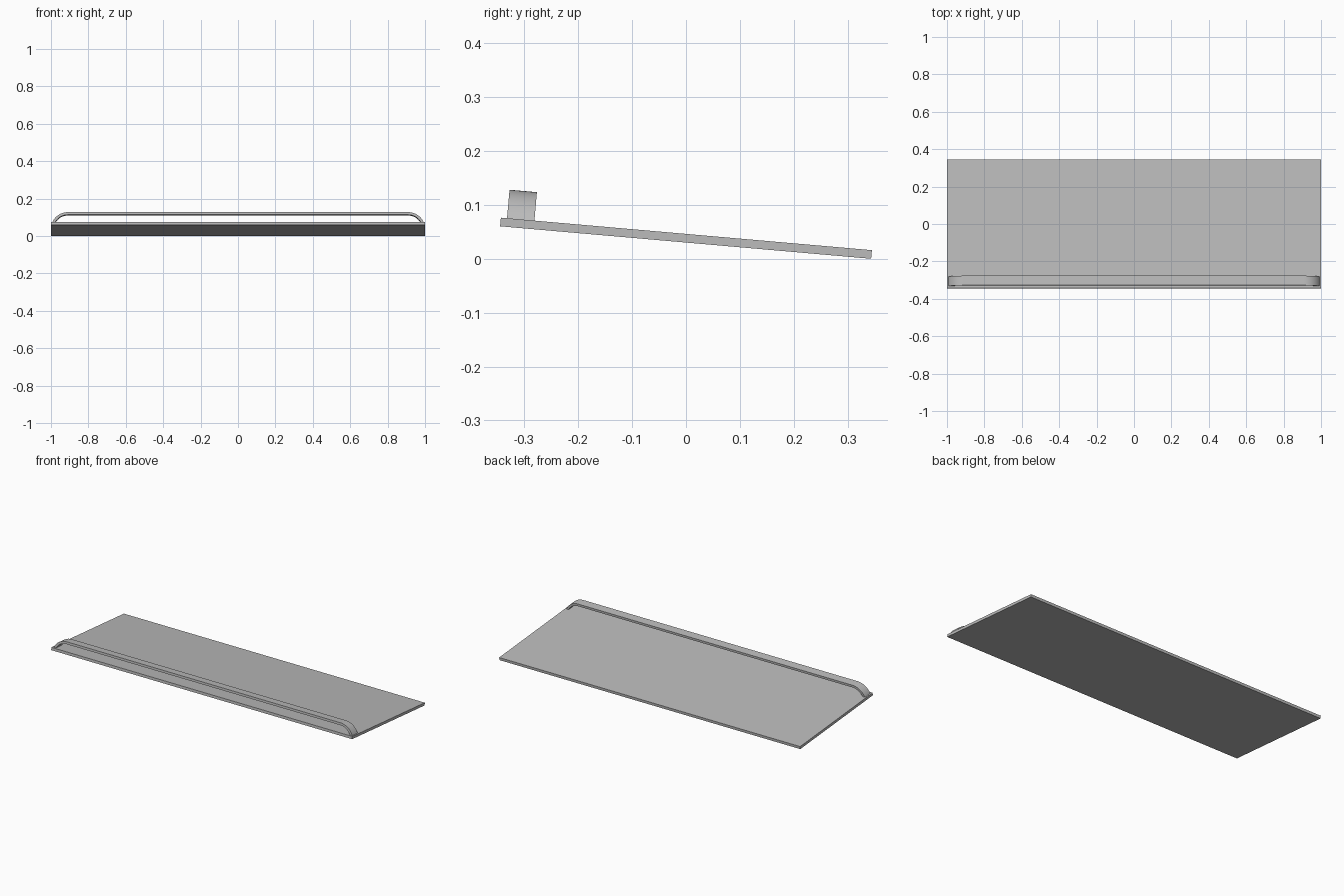
import bpy
import bmesh
from math import sin, cos, acos, radians
from mathutils import Matrix

cube = bpy.data.objects.get("Cube")
if cube:
    bpy.data.objects.remove(cube, do_unlink=True)

TILT = radians(-5)
LENGTH, THICK = 0.691, 0.016
LIFT = 0.0381                      # height of the board centre above ground

grey = bpy.data.materials.new("light_grey")
grey.use_nodes = True
colour = (0.5, 0.5, 0.5, 1)
grey.diffuse_color = colour
grey.node_tree.nodes["Principled BSDF"].inputs["Base Color"].default_value = colour


def extrude_profile(name, points, y0, y1):
    """Extrude an x-z outline along y, then tilt it with the board."""
    bm = bmesh.new()
    face = bm.faces.new([bm.verts.new((x, y0, z)) for x, z in points])
    new = bmesh.ops.extrude_face_region(bm, geom=[face])["geom"]
    verts = [v for v in new if isinstance(v, bmesh.types.BMVert)]
    bmesh.ops.translate(bm, verts=verts, vec=(0, y1 - y0, 0))
    bmesh.ops.recalc_face_normals(bm, faces=bm.faces)
    bm.transform(Matrix.Translation((0, 0, LIFT)) @ Matrix.Rotation(TILT, 4, "X"))
    mesh = bpy.data.meshes.new(name)
    bm.to_mesh(mesh)
    bm.free()
    mesh.materials.append(grey)
    obj = bpy.data.objects.new(name, mesh)
    bpy.context.collection.objects.link(obj)
    return obj


# Sloping flat board
h = THICK / 2
extrude_profile("board", [(-1, -h), (1, -h), (1, h), (-1, h)], -LENGTH / 2, LENGTH / 2)

# Low retaining rail: a thin strip with rounded ends bent down to the board
RADIUS, RISE, STRIP, BEND_X, STEPS = 0.09, 0.053, 0.014, 0.91, 12
centre_z = h + RISE - RADIUS


def arch(radius):
    """Half of the rail outline, from the board up to the straight top."""
    end = acos((RADIUS - RISE) / radius)
    angles = [end * (1 - i / STEPS) for i in range(STEPS + 1)]
    half = [(BEND_X + radius * sin(a), centre_z + radius * cos(a)) for a in angles]
    return half + [(-x, z) for x, z in reversed(half)]


outline = arch(RADIUS) + arch(RADIUS - STRIP)[::-1]
rail = extrude_profile("front_rail", outline, -0.334, -0.283)
bpy.ops.object.select_all(action="DESELECT")
rail.select_set(True)
bpy.context.view_layer.objects.active = rail
bpy.ops.object.shade_smooth_by_angle(angle=radians(30))
